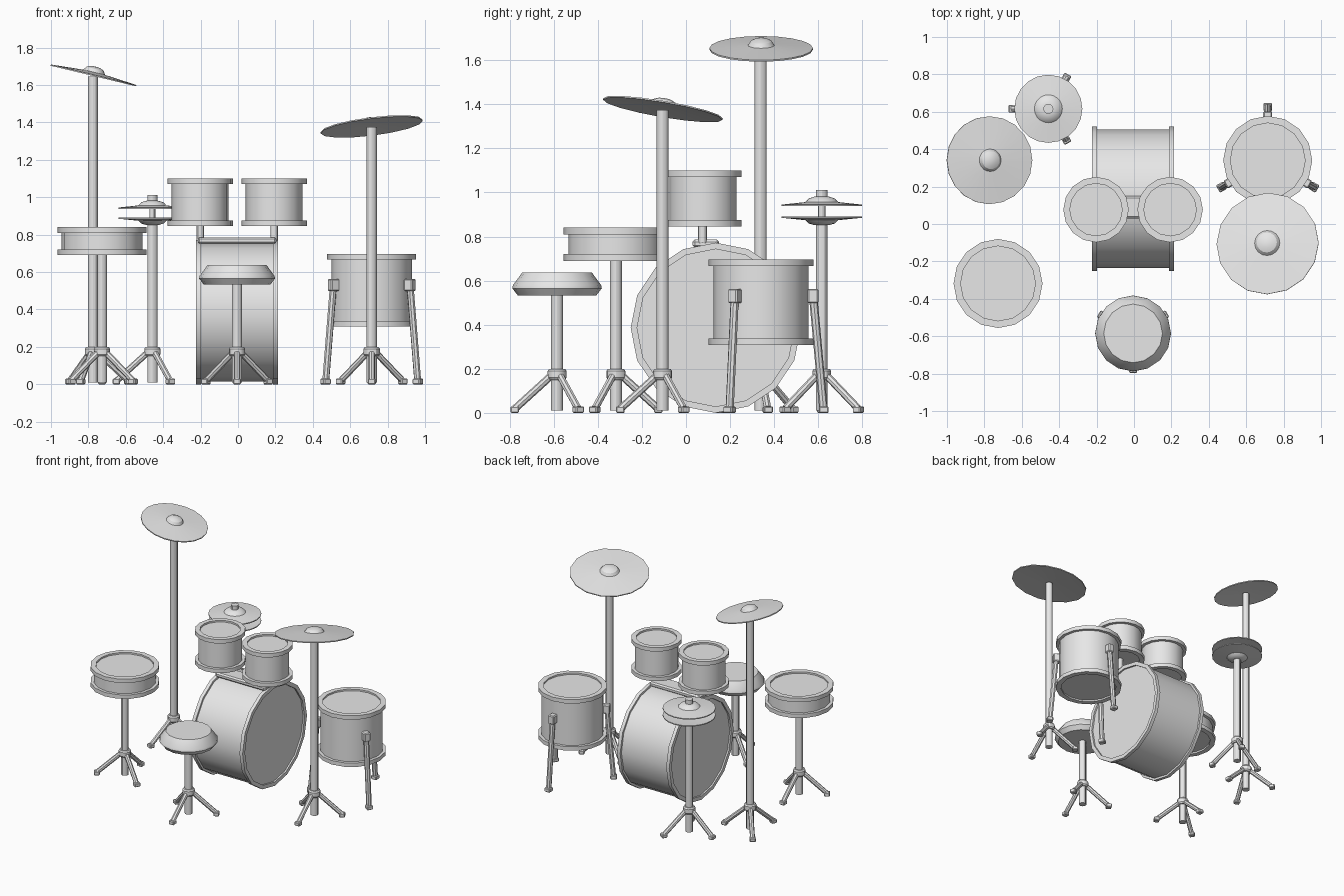
import bpy, bmesh, math
from mathutils import Vector, Matrix

if "Cube" in bpy.data.objects:
    bpy.data.objects.remove(bpy.data.objects["Cube"])

grey = bpy.data.materials.new("light_grey")
grey.diffuse_color = (0.8, 0.8, 0.8, 1)
grey.use_nodes = True
grey.node_tree.nodes["Principled BSDF"].inputs["Base Color"].default_value = grey.diffuse_color


def finish(name, bm, matrix=Matrix()):
    """Turn a bmesh into a named object, smooth with sharp edges kept."""
    bm.transform(matrix)
    bmesh.ops.recalc_face_normals(bm, faces=bm.faces)
    mesh = bpy.data.meshes.new(name)
    bm.to_mesh(mesh)
    bm.free()
    mesh.materials.append(grey)
    mesh.shade_smooth()
    mesh.set_sharp_from_angle(angle=math.radians(30))
    ob = bpy.data.objects.new(name, mesh)
    bpy.context.collection.objects.link(ob)
    return ob


def aim(origin, axis):
    """Matrix that puts local z along axis at origin."""
    rot = Vector((0, 0, 1)).rotation_difference(Vector(axis))
    return Matrix.Translation(origin) @ rot.to_matrix().to_4x4()


def lathe(name, profile, origin, axis=(0, 0, 1), sides=16):
    """Spin (radius, height) points; the profile starts and ends on the axis."""
    bm = bmesh.new()
    rings = []
    for r, z in profile:
        if r == 0:
            rings.append([bm.verts.new((0, 0, z))] * sides)
        else:
            rings.append([bm.verts.new((r * math.cos(math.tau * i / sides),
                                        r * math.sin(math.tau * i / sides), z))
                          for i in range(sides)])
    for a, b in zip(rings, rings[1:]):
        for i in range(sides):
            j = (i + 1) % sides
            bm.faces.new(list(dict.fromkeys((a[i], a[j], b[j], b[i]))))
    return finish(name, bm, aim(origin, axis))


def rod(name, start, end, r, sides=12):
    start, end = Vector(start), Vector(end)
    length = (end - start).length
    return lathe(name, [(0, 0), (r, 0), (r, length), (0, length)], start, end - start, sides)


def box(name, center, size, angle=0, bevel=0):
    bm = bmesh.new()
    bmesh.ops.create_cube(bm, size=1)
    bm.transform(Matrix.Diagonal((*size, 1)))
    if bevel:
        bmesh.ops.bevel(bm, geom=bm.edges[:], offset=bevel, segments=1, affect='EDGES')
    return finish(name, bm, Matrix.Translation(center) @ Matrix.Rotation(angle, 4, 'Z'))


def drum(name, origin, radius, shell, inner, height, hoop=0.03, axis=(0, 0, 1)):
    """Shell with a hoop at each end and recessed heads."""
    rec, h = 0.012, height
    lathe(name, [(0, rec), (inner, rec), (inner, 0), (radius, 0), (radius, hoop),
                 (shell, hoop), (shell, h - hoop), (radius, h - hoop), (radius, h),
                 (inner, h), (inner, h - rec), (0, h - rec)], origin, axis)


def stand(name, x, y, top, first_angle):
    """Pole with a collar and three splayed legs."""
    rod(name + "_pole", (x, y, 0.01), (x, y, top), 0.027)
    lathe(name + "_collar", [(0, 0.15), (0.036, 0.15), (0.043, 0.16), (0.043, 0.19),
                             (0.036, 0.2), (0, 0.2)], (x, y, 0), sides=12)
    for k in range(3):
        a = math.radians(first_angle + 120 * k)
        c, s = math.cos(a), math.sin(a)
        rod(name + "_leg", (x + 0.025 * c, y + 0.025 * s, 0.17),
            (x + 0.19 * c, y + 0.19 * s, 0.02), 0.017, 8)
        box(name + "_foot", (x + 0.192 * c, y + 0.192 * s, 0.015), (0.04, 0.042, 0.03), a, 0.005)


def cymbal(name, origin, radius, bell, axis=(0, 0, 1), rise=0.045, sides=20):
    """Thin shallow cone with a raised bell."""
    t = 0.007
    top = [(radius, 0), (bell, 0.3 * rise), (bell * 0.8, 0.72 * rise),
           (bell * 0.45, 0.95 * rise), (0, rise)]
    under = [(0, 0.3 * rise - t), (bell, 0.3 * rise - t), (radius, -t)]
    lathe(name, under + top, origin, axis, sides)


# Bass drum lying along x
drum("bass_drum", (-0.224, 0.135, 0.386), 0.386, 0.37, 0.357, 0.438, 0.026, (1, 0, 0))

# Tom mount and the two toms
box("tom_mount", (-0.005, 0.09, 0.768), (0.42, 0.12, 0.036), 0, 0.01)
for x in (-0.203, 0.193):
    rod("tom_post", (x, 0.075, 0.77), (x, 0.075, 0.86), 0.02)
    drum("tom", (x, 0.077, 0.845), 0.175, 0.152, 0.14, 0.255)

# Snare on its stand
drum("snare", (-0.727, -0.318, 0.69), 0.238, 0.216, 0.2, 0.15)
stand("snare_stand", -0.727, -0.318, 0.7, 90)

# Floor tom with three bracketed legs
fx, fy = 0.715, 0.34
drum("floor_tom", (fx, fy, 0.308), 0.238, 0.216, 0.2, 0.388)
for k in range(3):
    a = math.radians(90 + 120 * k)
    c, s = math.cos(a), math.sin(a)
    rod("floor_tom_leg", (fx + 0.236 * c, fy + 0.236 * s, 0.54),
        (fx + 0.284 * c, fy + 0.284 * s, 0.015), 0.019, 8)
    box("floor_tom_bracket", (fx + 0.236 * c, fy + 0.236 * s, 0.53), (0.05, 0.048, 0.065), a, 0.006)
    box("floor_tom_foot", (fx + 0.285 * c, fy + 0.285 * s, 0.015), (0.045, 0.045, 0.03), a, 0.005)

# Stool
lathe("stool_seat", [(0, 0.533), (0.178, 0.533), (0.203, 0.565), (0.2, 0.58),
                     (0.157, 0.638), (0, 0.638)], (-0.005, -0.585, 0))
stand("stool_stand", -0.005, -0.585, 0.54, -90)

# Tall crash cymbal on the left
stand("left_crash_stand", -0.775, 0.338, 1.645, 130)
cymbal("left_crash", (-0.772, 0.341, 1.655), 0.235, 0.06, (0.24, 0, 1))

# Crash cymbal on the right
stand("right_crash_stand", 0.715, -0.106, 1.375, -90)
cymbal("right_crash", (0.714, -0.104, 1.382), 0.275, 0.068, (-0.125, 0.17, 1), sides=16)

# Hi-hat pair with clutch
hx, hy = -0.458, 0.616
stand("hihat_stand", hx, hy, 0.865, 60)
rod("hihat_rod", (hx, hy, 0.85), (hx, hy, 0.99), 0.016)
cymbal("hihat_bottom", (hx, hy, 0.885), 0.182, 0.075, (0, 0, -1), 0.035)
cymbal("hihat_top", (hx, hy, 0.945), 0.182, 0.075, (0, 0, 1), 0.038)
rod("hihat_clutch", (hx, hy, 0.97), (hx, hy, 1.012), 0.027)
